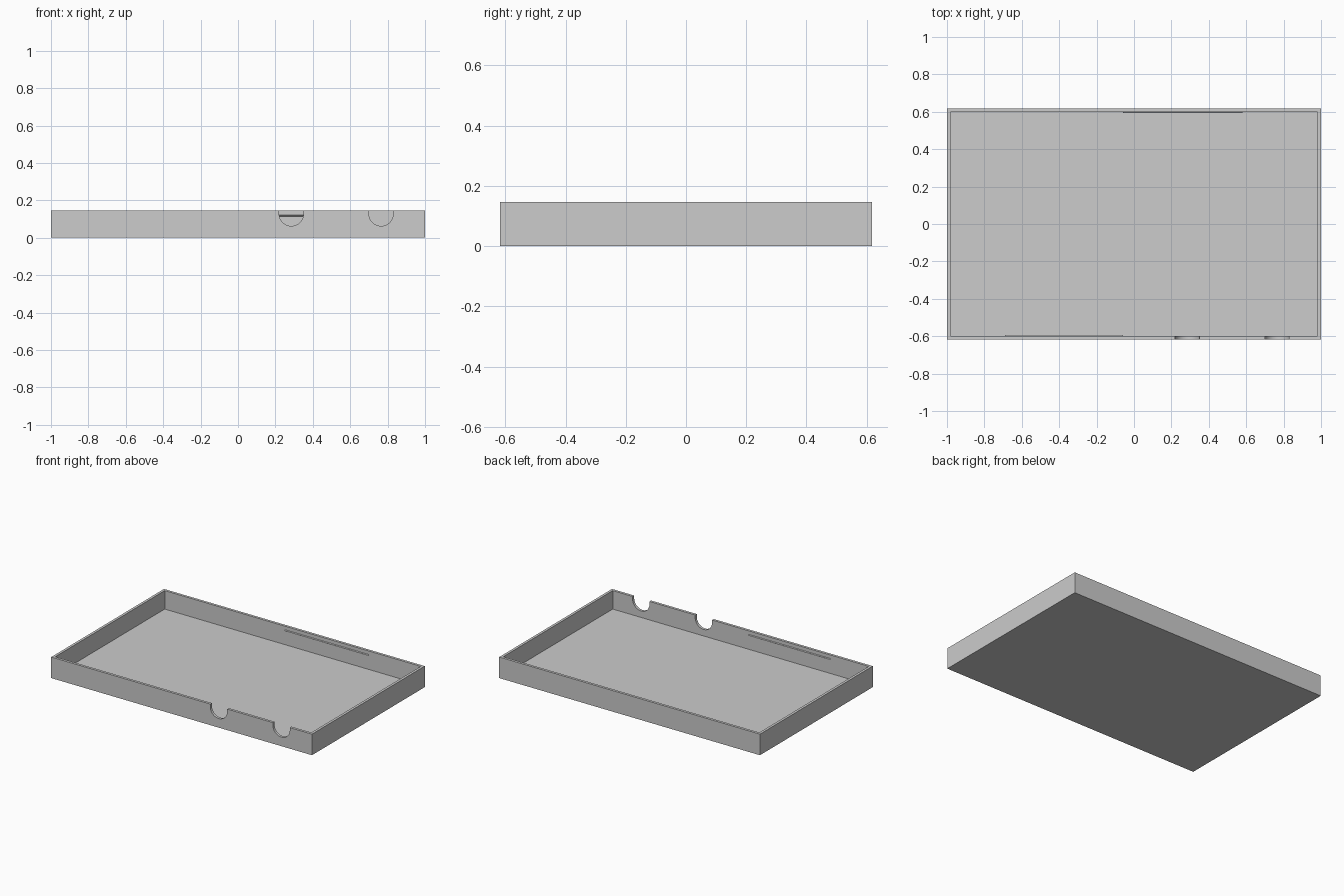
import bpy, bmesh, math

if "Cube" in bpy.data.objects:
    bpy.data.objects.remove(bpy.data.objects["Cube"], do_unlink=True)

LENGTH, WIDTH, HEIGHT = 2.0, 1.236, 0.146
WALL, FLOOR = 0.018, 0.018
INNER_Y = WIDTH / 2 - WALL

grey = bpy.data.materials.new("plain grey")
grey.use_nodes = True
colour = (0.604, 0.604, 0.604, 1)
grey.diffuse_color = colour
grey.node_tree.nodes["Principled BSDF"].inputs["Base Color"].default_value = colour


def prism(name, profile, axis, start, end):
    """Extrude a closed 2D profile along x (profile y, z) or y (profile x, z)."""
    bm = bmesh.new()
    place = (lambda a, b: (start, a, b)) if axis == "x" else (lambda a, b: (a, start, b))
    face = bm.faces.new([bm.verts.new(place(a, b)) for a, b in profile])
    moved = bmesh.ops.extrude_face_region(bm, geom=[face])["geom"]
    shift = (end - start, 0, 0) if axis == "x" else (0, end - start, 0)
    bmesh.ops.translate(bm, vec=shift, verts=[v for v in moved if isinstance(v, bmesh.types.BMVert)])
    bmesh.ops.recalc_face_normals(bm, faces=bm.faces)
    mesh = bpy.data.meshes.new(name)
    bm.to_mesh(mesh)
    bm.free()
    mesh.materials.append(grey)
    obj = bpy.data.objects.new(name, mesh)
    bpy.context.collection.objects.link(obj)
    return obj


def rectangle(half, low, high):
    return [(-half, low), (half, low), (half, high), (-half, high)]


def cut(target, cutter):
    mod = target.modifiers.new("cut", "BOOLEAN")
    mod.operation, mod.solver, mod.object = "DIFFERENCE", "EXACT", cutter
    bpy.context.view_layer.objects.active = target
    bpy.ops.object.modifier_apply(modifier=mod.name)
    bpy.data.objects.remove(cutter, do_unlink=True)


# Open tray: a block with its inside hollowed out
tray = prism("tray", rectangle(LENGTH / 2, 0, HEIGHT), "y", -WIDTH / 2, WIDTH / 2)
cut(tray, prism("hollow", rectangle(LENGTH / 2 - WALL, FLOOR, 1), "y", -INNER_Y, INNER_Y))

# Two round-bottomed cable notches in the front wall
RADIUS, NOTCH_Z, STEPS = 0.065, 0.128, 32
for x in (0.285, 0.765):
    arc = [math.pi * (1 + i / STEPS) for i in range(STEPS + 1)]
    outline = [(x + RADIUS * math.cos(a), NOTCH_Z + RADIUS * math.sin(a)) for a in arc]
    outline += [(x + RADIUS, 1), (x - RADIUS, 1)]
    cut(tray, prism("notch", outline, "y", -WIDTH / 2 - 0.1, -INNER_Y + 0.1))

bpy.ops.object.select_all(action="DESELECT")
tray.select_set(True)
bpy.context.view_layer.objects.active = tray
bpy.ops.object.shade_smooth_by_angle(angle=math.radians(30))

# Thin snap ridges inside the long walls
for name, side, x0, x1 in (("front_ridge", -1, -0.69, -0.06), ("back_ridge", 1, -0.06, 0.58)):
    y = side * INNER_Y
    wedge = [(y + side * 0.004, 0.112), (y - side * 0.006, 0.118), (y + side * 0.004, 0.124)]
    prism(name, wedge, "x", x0, x1)
